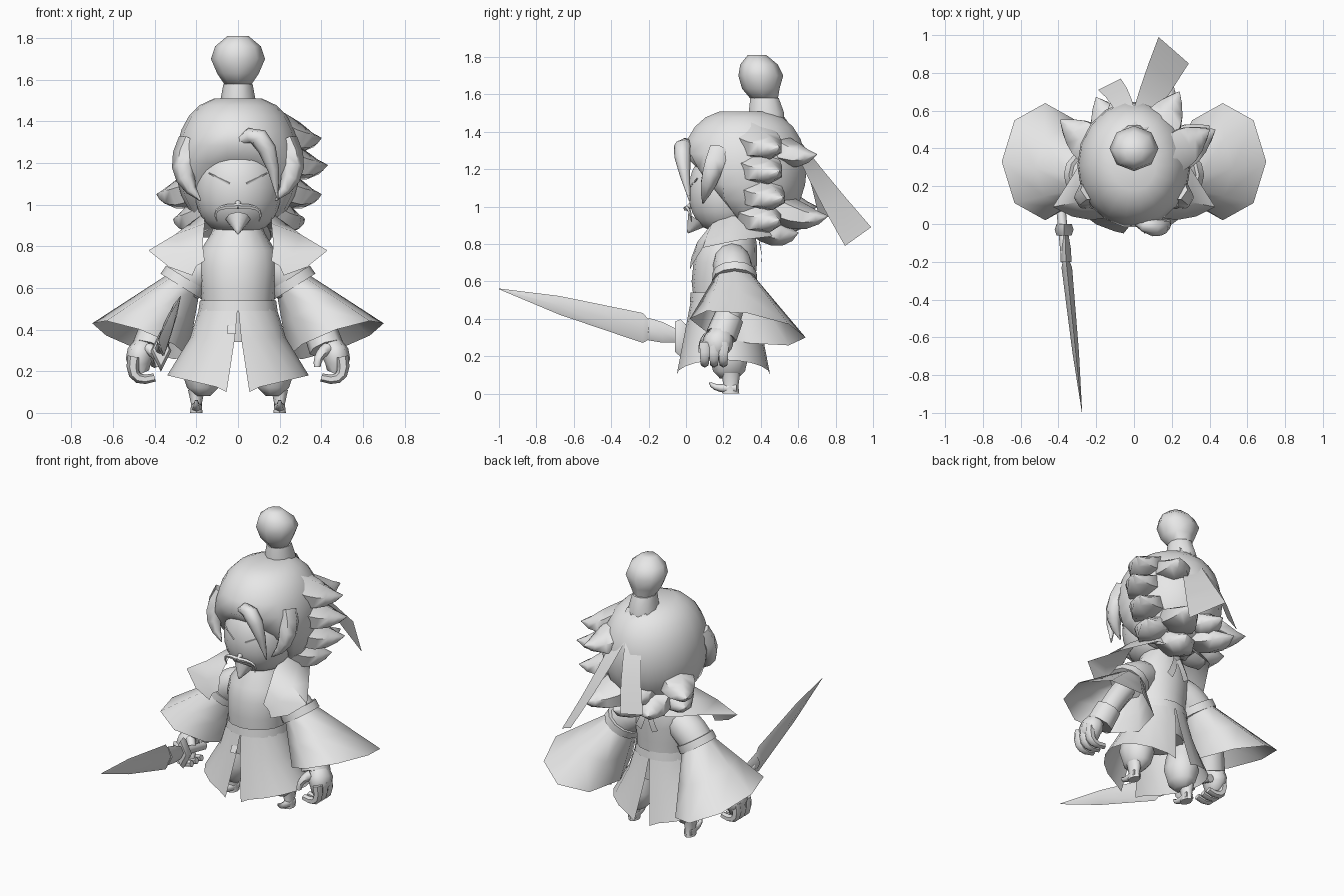
import bpy
import bmesh
from math import sin, cos, pi, radians
from mathutils import Vector

default_cube = bpy.data.objects.get("Cube")
if default_cube:
    bpy.data.objects.remove(default_cube, do_unlink=True)

grey = bpy.data.materials.new("plain grey")
grey.use_nodes = True
grey.diffuse_color = (.8, .8, .8, 1)
grey.node_tree.nodes["Principled BSDF"].inputs["Base Color"].default_value = grey.diffuse_color
parts = []


def loft(name, rings, closed=True, cap=True, paired=False):
    """Skin between rows of points; a paired part is mirrored to the other side."""
    mesh = bmesh.new()
    rows = [[mesh.verts.new(point) for point in ring] for ring in rings]
    count = len(rows[0])
    for low, high in zip(rows, rows[1:]):
        for i in range(count if closed else count - 1):
            j = (i + 1) % count
            mesh.faces.new((low[i], low[j], high[j], high[i]))
    if closed and cap:
        mesh.faces.new(rows[0])
        mesh.faces.new(rows[-1])
    bmesh.ops.recalc_face_normals(mesh, faces=mesh.faces)
    data = bpy.data.meshes.new(name)
    mesh.to_mesh(data)
    mesh.free()
    data.materials.append(grey)
    part = bpy.data.objects.new(name, data)
    bpy.context.collection.objects.link(part)
    if paired:
        part.modifiers.new("other side", 'MIRROR')
    parts.append(part)


def circle(sides):
    return [2 * pi * i / sides for i in range(sides)]


def oval(x, y, z, width, depth, sides):
    return [(x + width * cos(a), y + depth * sin(a), z) for a in circle(sides)]


def stack(name, rows, x=0, sides=16, cap=True, paired=False):
    """Level ovals, each given as middle y, height, half width, half depth."""
    rings = [oval(x, y, z, width, depth, sides) for y, z, width, depth in rows]
    loft(name, rings, cap=cap, paired=paired)


def egg(name, centre, width, depth, height, shape=lambda point: point):
    """Full rounded ovoid whose points can be moved by a rule."""
    rings = []
    for step in range(1, 12):
        angle = pi * step / 12
        full = sin(angle) ** .7
        ring = oval(centre[0], centre[1], centre[2] - height * cos(angle), width * full, depth * full, 18)
        rings.append([shape(Vector(point)) for point in ring])
    loft(name, rings)


def tube(name, start, bend, end, thick, tip, bulge=0, sides=8, flat=1, paired=False):
    """Curved tube from start to end, drawn towards the bend point."""
    start, bend, end = Vector(start), Vector(bend), Vector(end)
    along = (end - start).normalized()
    reference = Vector((1, 0, 0)) if abs(along.y) > .8 else Vector((0, 1, 0))
    rings = []
    for step in range(6):
        t = step / 5
        first, second = start.lerp(bend, t), bend.lerp(end, t)
        side = (second - first).cross(reference).normalized()
        up = side.cross(second - first).normalized()
        radius = thick + (tip - thick) * t + bulge * sin(pi * t)
        rings.append([first.lerp(second, t) + radius * (side * cos(a) * flat + up * sin(a))
                      for a in circle(sides)])
    loft(name, rings, paired=paired)


def straight(name, start, end, thick, tip, **options):
    tube(name, start, (Vector(start) + Vector(end)) / 2, end, thick, tip, **options)


def blade(name, start, end, profile, ratio=.35):
    """Diamond section along a line; the profile pairs position and half height."""
    rings = []
    for t, tall in profile:
        middle = Vector(start).lerp(Vector(end), t)
        wide, high = Vector((tall * ratio, 0, 0)), Vector((0, 0, tall))
        rings.append([middle + wide, middle + high, middle - wide, middle - high])
    loft(name, rings)


def ribbon(name, start, bend, end, start_width, end_width):
    """Flat strip that widens from start to end."""
    start, bend, end = Vector(start), Vector(bend), Vector(end)
    rows = []
    for step in range(5):
        t = step / 4
        middle = start.lerp(bend, t).lerp(bend.lerp(end, t), t)
        edge = Vector(start_width).lerp(Vector(end_width), t)
        rows.append([middle - edge, middle + edge])
    loft(name, rows, closed=False)


# Head, with the hair sloping back below the fringe
def open_face(point):
    if point.z < 1.22:
        point.y = max(point.y, .05 + (1.22 - point.z) * .8)
    return point


egg("face", (0, .22, 1.08), .21, .21, .22)
egg("hair_cap", (0, .31, 1.2), .3, .34, .32, open_face)
straight("nose", (0, .06, 1.02), (0, -.01, .99), .03, .003)
straight("chin_beard", (0, .06, .93), (0, .01, .86), .06, .005)
tube("moustache", (0, 0, .99), (.14, .02, 1), (.1, .03, .92), .015, .003, sides=5, paired=True)
straight("eyebrow", (.04, .02, 1.1), (.14, .06, 1.15), .008, .004, sides=5, paired=True)
tube("forelock", (0, .02, 1.3), (.15, -.06, 1.43), (.19, .02, 1.03), .02, .004, bulge=.035)
tube("side_hair", (.23, .18, 1.3), (.31, .12, 1.14), (.18, .09, 1.02), .06, .004, bulge=.02, sides=6, paired=True)

# Pointed locks of hair swept around the sides and back
lock_tips = [(.4, .5, 1.32), (.24, .7, 1.28), (.43, .5, 1.19), (.4, .52, 1.05), (.32, .5, .93),
             (.2, .76, .95), (.1, .6, .86), (-.39, .55, 1.05), (-.31, .45, .93),
             (-.2, .67, .93), (-.09, .7, 1)]
for tip in map(Vector, lock_tips):
    root = Vector((0, .25, tip.z + .1)).lerp(tip, .4)
    sag = root.lerp(tip, .6) - Vector((0, 0, .06))
    tube("hair_lock", root, sag, tip, .12, .003, bulge=.04, sides=6, flat=.7)

# Topknot with its tie and two ribbons
stack("topknot_tie", [(.43, 1.44, .09, .1), (.43, 1.5, .085, .1), (.42, 1.58, .07, .08)], sides=10)
stack("topknot", [(.42, 1.57, .06, .07), (.4, 1.63, .1, .1), (.4, 1.7, .13, .12), (.39, 1.76, .11, .1),
                  (.38, 1.81, .05, .05)], sides=8)
ribbon("long_ribbon", (.02, .5, 1.5), (.08, .66, 1.2), (.21, .92, .84), (.05, 0, 0), (.08, -.07, -.05))
ribbon("short_ribbon", (-.02, .5, 1.5), (-.05, .66, 1.3), (-.13, .74, .95), (.04, .01, 0), (.06, .03, 0))

# Torso and belt
stack("torso", [(.21, .34, .16, .15), (.2, .6, .18, .17), (.21, .7, .19, .17), (.22, .78, .18, .16),
                (.24, .86, .13, .13), (.24, .94, .1, .1)])
stack("belt", [(.2, .49, .19, .18), (.2, .54, .183, .175)], cap=False)
ribbon("belt_buckle", (-.03, .01, .42), (-.03, 0, .4), (-.03, -.01, .38), (.02, 0, 0), (.02, 0, 0))

# Flared skirt, split at the front and the back
skirt_rows = []
for height, width, depth, gap, lift in [(.52, .18, .17, 0, 0), (.36, .23, .2, .015, 0),
                                        (.1, .34, .25, .055, .08)]:
    angles = [pi * i / 10 for i in range(11)]
    skirt_rows.append([(max(gap, width * sin(a)), .2 - depth * cos(a), height + lift * sin(a))
                       for a in angles])
loft("skirt_half", skirt_rows, closed=False, paired=True)

# Wide draped collar with pointed sides
collar_inner = [(.16, .03, .73), (.17, .06, .81), (.16, .14, .91), (.16, .24, .96), (.12, .37, .98), (0, .4, .98)]
collar_outer = [(.22, .02, .66), (.33, .04, .7), (.43, .09, .78), (.31, .28, .82), (.2, .45, .84), (0, .5, .85)]
collar_middle = [Vector(a).lerp(Vector(b), .5) + Vector((.01, 0, .01)) * (a[0] > 0)
                 for a, b in zip(collar_inner, collar_outer)]
loft("collar_half", [collar_inner, collar_middle, collar_outer], closed=False, paired=True)

# Upper arm, band and wide open sleeve with a tilted hem
tube("upper_arm", (.1, .24, .72), (.2, .25, .7), (.27, .26, .61), .09, .1, bulge=.01, sides=12, paired=True)
straight("arm_band", (.245, .26, .645), (.27, .26, .605), .118, .12, sides=12, paired=True)
sleeve_rings = []
for t in (0, .5, 1):
    middle = Vector((.265, .26, .62)).lerp(Vector((.47, .33, .35)), t)
    sleeve_rings.append([middle + Vector(((.08 + .15 * t) * cos(a), (.11 + .2 * t) * sin(a),
                                          (.04 + .04 * t) * cos(a) - .05 * t * sin(a)))
                         for a in circle(8)])
loft("sleeve", sleeve_rings, cap=False, paired=True)

# Forearm, cuff and curled hand
tube("forearm", (.29, .26, .57), (.38, .25, .45), (.42, .2, .32), .07, .065, paired=True)
straight("wrist_cuff", (.39, .23, .41), (.425, .19, .31), .08, .085, paired=True)
tube("palm", (.43, .2, .34), (.5, .16, .28), (.46, .16, .19), .05, .045, bulge=.035, flat=.8, paired=True)
for finger in range(3):
    y = .1 + .05 * finger
    tube("finger", (.5, y, .27), (.53, y, .13), (.4, y, .17), .032, .02, sides=6, paired=True)
tube("thumb", (.43, .13, .31), (.38, .08, .28), (.38, .08, .22), .03, .016, sides=6, paired=True)

# Baggy trousers, ankles and upturned shoes
stack("trouser_leg", [(.23, .08, .035, .05), (.23, .12, .075, .09), (.23, .2, .1, .11),
                      (.22, .28, .08, .1), (.22, .4, .04, .08)], x=.17, sides=10, paired=True)
stack("ankle", [(.24, 0, .03, .045), (.24, .04, .025, .04), (.24, .11, .04, .05)], x=.2, sides=8, paired=True)
tube("shoe_toe", (.2, .27, .03), (.2, .14, .02), (.2, .13, .06), .03, .008, sides=6, paired=True)

# Knot tails behind the neck
ribbon("left_knot_tail", (.01, .39, .82), (.03, .41, .75), (.06, .4, .69), (.015, 0, .01), (.02, 0, .01))
ribbon("right_knot_tail", (-.01, .39, .82), (-.03, .41, .75), (-.06, .4, .69), (.015, 0, -.01), (.02, 0, -.01))

# Sword held in the right hand
blade("sword_blade", (-.36, -.19, .34), (-.275, -1, .56), [(0, .045), (.05, .08), (.6, .05), (1, .002)])
blade("sword_socket", (-.365, -.05, .31), (-.36, -.2, .345), [(0, .035), (.5, .055), (1, .06)], ratio=.5)
blade("sword_guard", (-.37, 0, .29), (-.37, -.06, .305), [(0, .08), (.5, .1), (1, .08)], ratio=.5)
straight("sword_grip", (-.4, .22, .24), (-.36, -.2, .345), .025, .025)

# Smooth shading that keeps the hard edges
bpy.ops.object.select_all(action='DESELECT')
for part in parts:
    part.select_set(True)
bpy.context.view_layer.objects.active = parts[0]
bpy.ops.object.shade_smooth_by_angle(angle=radians(60))
